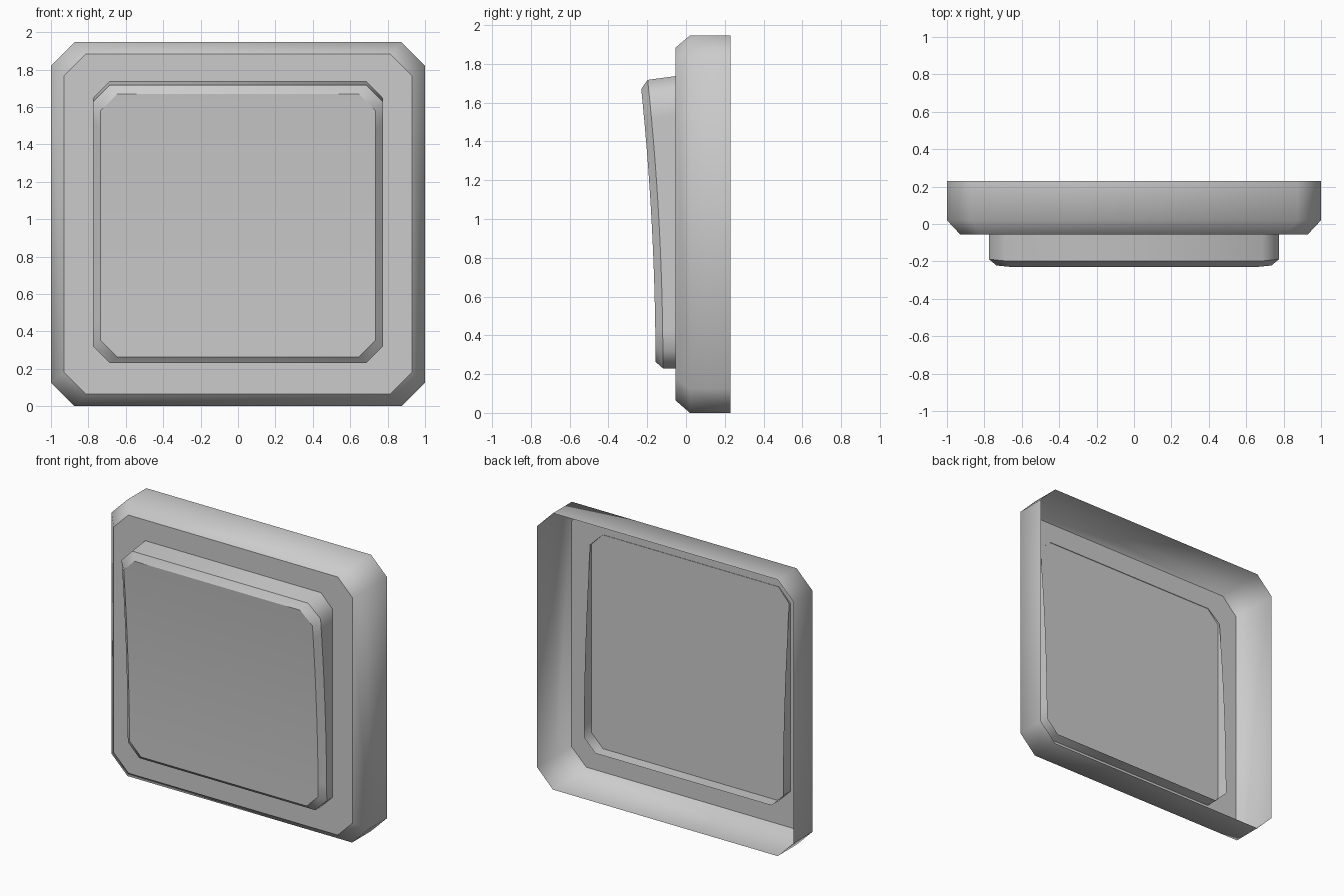
import bpy
import bmesh

cube = bpy.data.objects.get("Cube")
if cube:
    bpy.data.objects.remove(cube, do_unlink=True)

grey = bpy.data.materials.new("light_grey_plastic")
grey.use_nodes = True
colour = (0.6, 0.6, 0.6, 1)
grey.diffuse_color = colour
grey.node_tree.nodes["Principled BSDF"].inputs["Base Color"].default_value = colour


def outline(half, low, high, cut, depth, rows=1):
    """Rectangle with cut corners; depth(z) gives y along its height."""
    span = high - low - 2 * cut
    right = [(half - cut, low)]
    right += [(half, low + cut + span * i / rows) for i in range(rows + 1)]
    right += [(half - cut, high)]
    points = right + [(-x, z) for x, z in reversed(right)]
    return [(x, depth(z), z) for x, z in points]


def flat(y):
    return lambda z: y


def bowed(y):
    """Curve that leans forward towards the top."""
    return lambda z: y - 0.078 * ((z - 0.235) / 1.475) ** 2


def build_shell(name, loops, sharp):
    """Bridge the loops from back to front and close the front, leaving the back open."""
    bm = bmesh.new()
    rings = [[bm.verts.new(p) for p in loop] for loop in loops]
    n = len(rings[0])
    for a, b in zip(rings, rings[1:]):
        for i in range(n):
            j = (i + 1) % n
            bm.faces.new((a[i], a[j], b[j], b[i]))
    # Front face in horizontal strips
    r = rings[-1]
    for i in range(n // 2 - 1):
        bm.faces.new((r[i], r[i + 1], r[n - 2 - i], r[n - 1 - i]))
    for face in bm.faces:
        face.smooth = True
    # Crisp creases run around the chosen loops
    for k in sharp:
        for i in range(n):
            bm.edges.get((rings[k][i], rings[k][(i + 1) % n])).smooth = False
    mesh = bpy.data.meshes.new(name)
    bm.to_mesh(mesh)
    bm.free()
    mesh.materials.append(grey)
    obj = bpy.data.objects.new(name, mesh)
    bpy.context.collection.objects.link(obj)
    return obj


# Wall frame: side walls, sloped border and solid front plate
build_shell("wall_frame", [
    outline(1.0, 0.0, 1.946, 0.125, flat(0.23)),
    outline(1.0, 0.0, 1.946, 0.125, flat(0.02)),
    outline(0.93, 0.065, 1.882, 0.115, flat(-0.055)),
], sharp=(2,))

# Rocker button: walls that pass through the plate, bevel and curved front
ROWS = 12
build_shell("rocker_button", [
    outline(0.775, 0.23, 1.737, 0.09, bowed(0.03), ROWS),
    outline(0.775, 0.23, 1.717, 0.09, bowed(-0.119), ROWS),
    outline(0.735, 0.263, 1.67, 0.09, bowed(-0.157), ROWS),
], sharp=(1, 2))
